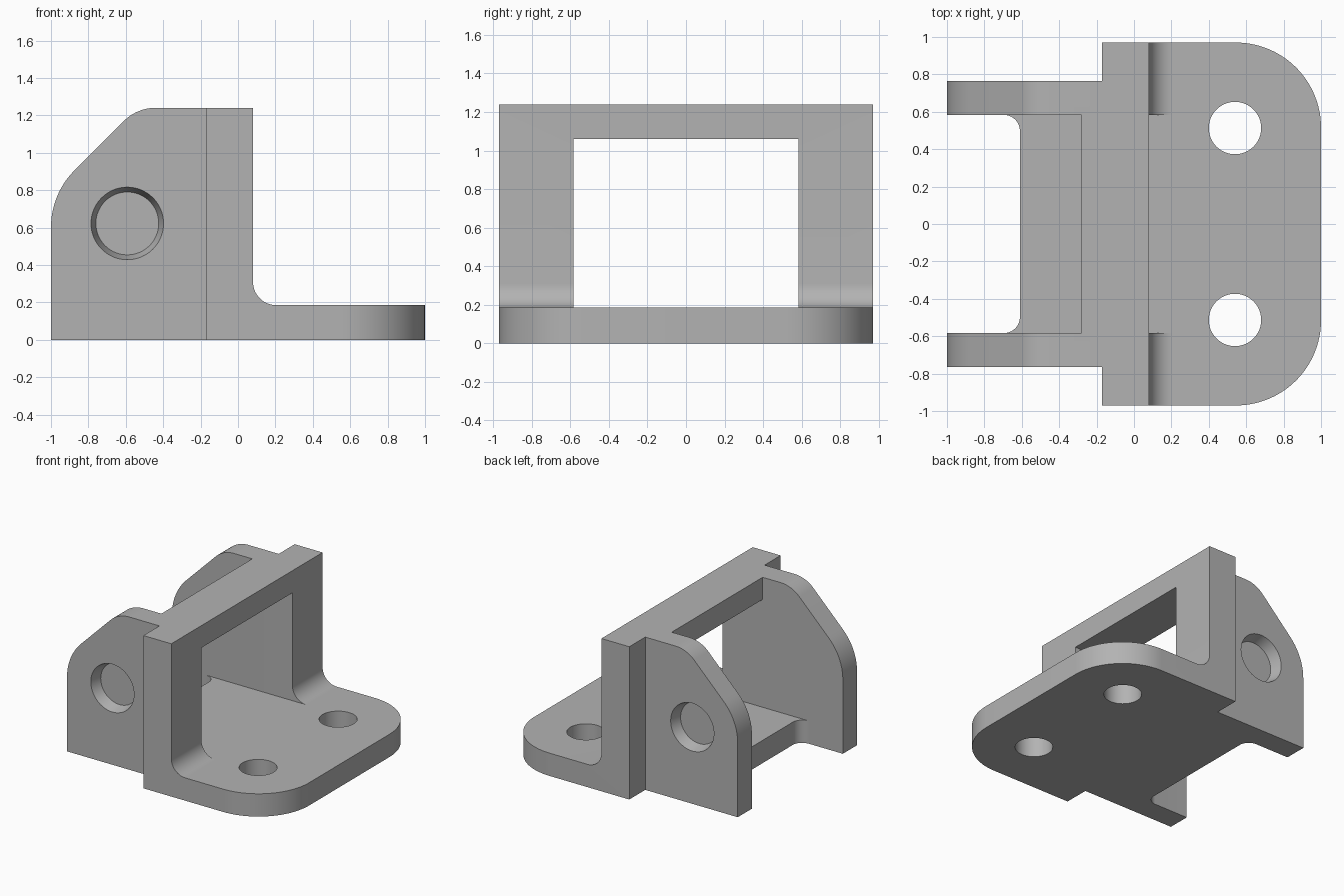
import bpy
import bmesh
from math import cos, sin, tan, pi, radians
from mathutils import Matrix, Vector

old = bpy.data.objects.get("Cube")
if old:
    bpy.data.objects.remove(old, do_unlink=True)

# Main dimensions
BACK, WALL, FACE = -0.17, -0.28, 0.08   # wall back, lintel back, wall front
HALF, INNER, OUTER = 0.97, 0.583, 0.765  # half width, cheek inside and outside
TOP, PLATE, SILL = 1.24, 0.185, 1.06    # full height, plate top, lintel underside

grey = bpy.data.materials.new("plain grey")
grey.use_nodes = True
colour = (0.45, 0.45, 0.45, 1)
grey.diffuse_color = colour
grey.node_tree.nodes["Principled BSDF"].inputs["Base Color"].default_value = colour


def rounded(points, steps=14):
    """Outline from (u, v, radius) corners, each rounded by its radius."""
    out = []
    for i, (u, v, r) in enumerate(points):
        p = Vector((u, v))
        if r == 0:
            out.append(p)
            continue
        a = (Vector(points[i - 1][:2]) - p).normalized()
        b = (Vector(points[(i + 1) % len(points)][:2]) - p).normalized()
        half = a.angle(b) / 2
        mid = (a + b).normalized()
        centre = p + mid * (r / sin(half))
        start = p + a * (r / tan(half)) - centre
        sweep = start.angle_signed(p + b * (r / tan(half)) - centre)
        for k in range(steps + 1):
            t = -sweep * k / steps
            out.append(centre + Vector((start.x * cos(t) - start.y * sin(t),
                                        start.x * sin(t) + start.y * cos(t))))
    return out


def finish(name, bm):
    bmesh.ops.recalc_face_normals(bm, faces=bm.faces)
    mesh = bpy.data.meshes.new(name)
    bm.to_mesh(mesh)
    bm.free()
    mesh.materials.append(grey)
    obj = bpy.data.objects.new(name, mesh)
    bpy.context.collection.objects.link(obj)
    return obj


def prism(name, outline, low, high, axis="Z"):
    """Extrude an outline along Z (u, v = x, y) or along Y (u, v = x, z)."""
    bm = bmesh.new()
    place = (lambda p: (p.x, p.y, low)) if axis == "Z" else (lambda p: (p.x, low, p.y))
    face = bm.faces.new([bm.verts.new(place(p)) for p in outline])
    grown = bmesh.ops.extrude_face_region(bm, geom=[face])["geom"]
    move = Vector((0, 0, high - low)) if axis == "Z" else Vector((0, high - low, 0))
    bmesh.ops.translate(bm, vec=move, verts=[v for v in grown if isinstance(v, bmesh.types.BMVert)])
    return finish(name, bm)


def box(name, x0, x1, y, z0, z1):
    return prism(name, rounded([(x0, z0, 0), (x1, z0, 0), (x1, z1, 0), (x0, z1, 0)]), -y, y, "Y")


def cone(name, r1, r2, depth, matrix):
    bm = bmesh.new()
    bmesh.ops.create_cone(bm, cap_ends=True, segments=64, radius1=r1, radius2=r2,
                          depth=depth, matrix=matrix)
    return finish(name, bm)


def combine(target, other, operation):
    mod = target.modifiers.new(operation.title(), "BOOLEAN")
    mod.operation, mod.object, mod.solver = operation, other, "EXACT"
    bpy.context.view_layer.objects.active = target
    bpy.ops.object.modifier_apply(modifier=mod.name)
    bpy.data.objects.remove(other, do_unlink=True)


# Upright wall and foot plate as one L section, with rounded plate corners
bracket = prism("bracket", rounded([(BACK, 0, 0), (1, 0, 0), (1, PLATE, 0),
                (FACE, PLATE, 0.125), (FACE, TOP, 0), (BACK, TOP, 0)]), -HALF, HALF, "Y")
bm = bmesh.new()
bm.from_mesh(bracket.data)
corners = [e for e in bm.edges if all(v.co.x > 0.99 for v in e.verts)
           and abs(e.verts[0].co.y - e.verts[1].co.y) < 0.01]
bmesh.ops.bevel(bm, geom=corners, offset=0.455, segments=24, profile=0.5, affect="EDGES")
bm.to_mesh(bracket.data)
bm.free()

# Window through the wall
combine(bracket, box("window_cutter", -0.5, 0.5, INNER, PLATE, SILL), "DIFFERENCE")

# Lintel lip and rear shelf between the cheeks
combine(bracket, box("lintel_lip", WALL, BACK, INNER, SILL, TOP), "UNION")
shelf = [(-0.61, -INNER, 0.0), (BACK, -INNER, 0), (BACK, INNER, 0), (-0.61, INNER, 0)]
flare = 0.085
outline = rounded([(BACK, -INNER, 0), (BACK, INNER, 0), (-0.61 - flare, INNER, 0),
                   (-0.61, INNER, 0)][:2])
for side in (1, -1):
    arc = [Vector((-0.61 - flare + flare * sin(a * pi / 20),
                   side * (INNER - flare + flare * cos(a * pi / 20)))) for a in range(11)]
    outline += arc if side > 0 else arc[::-1]
combine(bracket, prism("rear_shelf", outline, 0, PLATE), "UNION")

# Side cheeks with a sloped shoulder and a tapered blind socket
profile = rounded([(-1, 0, 0), (BACK, 0, 0), (BACK, TOP, 0),
                   (-0.54, TOP, 0.24), (-1, 0.78, 0.43)])
for side in (1, -1):
    low, high = sorted((side * INNER, side * OUTER))
    cheek = prism("cheek", profile, low, high, "Y")
    turn = Matrix.Rotation(radians(-90 * side), 4, "X")
    socket = cone("socket_cutter", 0.168, 0.22, 0.18,
                  Matrix.Translation((-0.592, side * OUTER, 0.622)) @ turn)
    combine(cheek, socket, "DIFFERENCE")
    combine(bracket, cheek, "UNION")

# Mounting holes in the plate
for side in (1, -1):
    hole = cone("hole_cutter", 0.14, 0.14, 1, Matrix.Translation((0.54, side * 0.513, 0)))
    combine(bracket, hole, "DIFFERENCE")

# Smooth the curves, keep the edges crisp
bpy.ops.object.select_all(action="DESELECT")
bracket.select_set(True)
bpy.context.view_layer.objects.active = bracket
bpy.ops.object.shade_smooth_by_angle(angle=radians(30))
